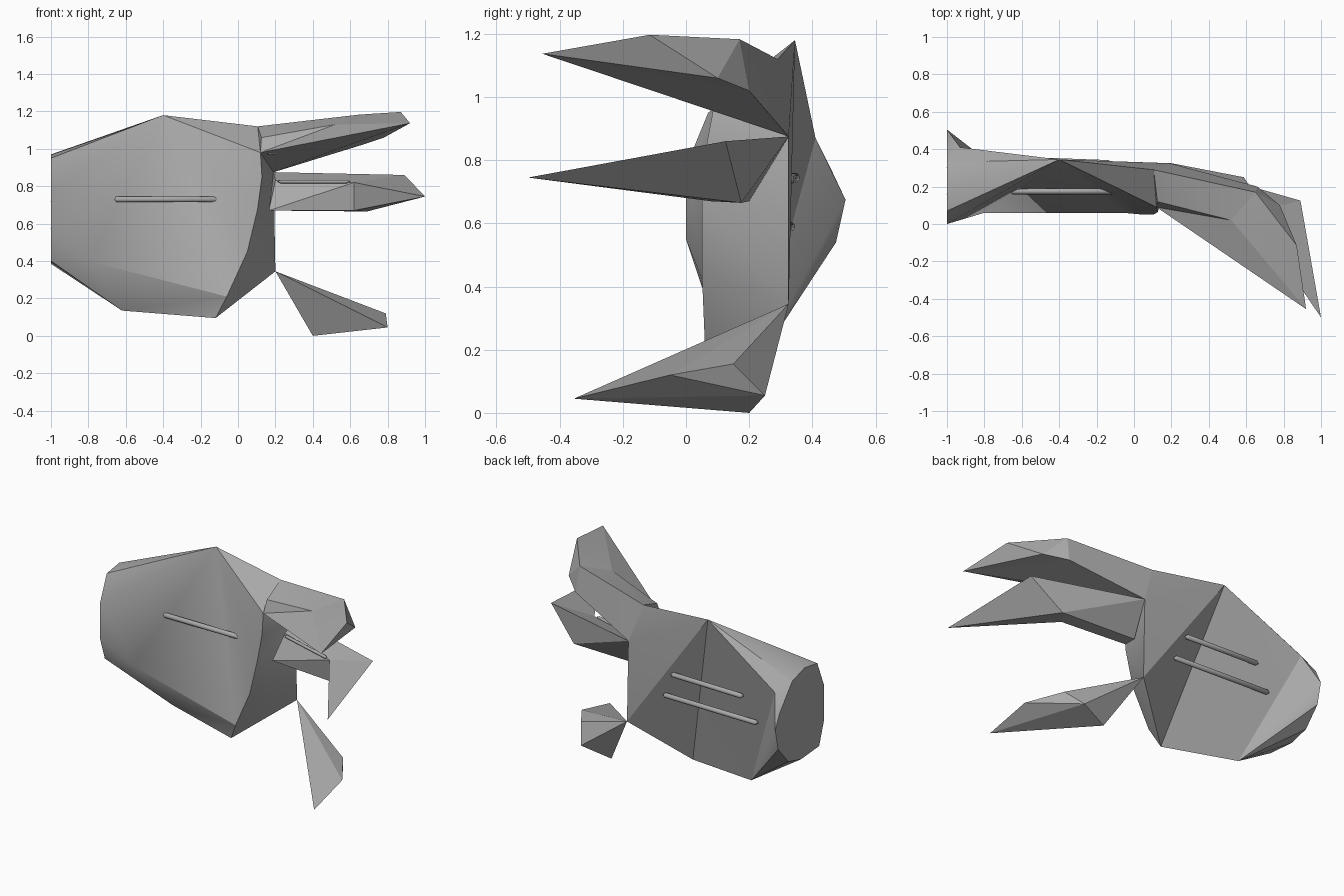
import bpy, bmesh, math
from mathutils import Vector

cube = bpy.data.objects.get("Cube")
if cube:
    bpy.data.objects.remove(cube, do_unlink=True)

grey = bpy.data.materials.new("metal_grey")
grey.use_nodes = True
grey.diffuse_color = (0.4, 0.4, 0.4, 1)
grey.node_tree.nodes["Principled BSDF"].inputs["Base Color"].default_value = (0.4, 0.4, 0.4, 1)


def finish(name, bm, angle=30):
    bmesh.ops.recalc_face_normals(bm, faces=bm.faces[:])
    mesh = bpy.data.meshes.new(name)
    bm.to_mesh(mesh)
    bm.free()
    mesh.materials.append(grey)
    ob = bpy.data.objects.new(name, mesh)
    bpy.context.collection.objects.link(ob)
    bpy.ops.object.select_all(action='DESELECT')
    ob.select_set(True)
    bpy.context.view_layer.objects.active = ob
    bpy.ops.object.shade_smooth_by_angle(angle=math.radians(angle))
    return ob


def hull(name, points):
    """Faceted solid wrapped round a few corner points."""
    bm = bmesh.new()
    verts = [bm.verts.new(p) for p in points]
    res = bmesh.ops.convex_hull(bm, input=verts)
    loose = {v for v in res["geom_interior"] + res["geom_unused"]
             if isinstance(v, bmesh.types.BMVert) and not v.link_faces}
    bmesh.ops.delete(bm, geom=list(loose), context='VERTS')
    return finish(name, bm, 15)


def rod(name, start, end, radius=0.016):
    """Thin round rib with pointed ends."""
    a, b = Vector(start), Vector(end)
    axis = (b - a).normalized()
    turn = axis.to_track_quat('Z', 'Y')
    bm = bmesh.new()
    rings = []
    for p in (a + axis * 0.02, b - axis * 0.02):
        rings.append([bm.verts.new(p + turn @ Vector((radius * math.cos(t), radius * math.sin(t), 0)))
                      for t in (math.tau * i / 10 for i in range(10))])
    ends = [bm.verts.new(a), bm.verts.new(b)]
    for i in range(10):
        j = (i + 1) % 10
        bm.faces.new((rings[0][i], rings[0][j], rings[1][j], rings[1][i]))
        for ring, tip in zip(rings, ends):
            bm.faces.new((ring[i], ring[j], tip))
    return finish(name, bm, 50)


# Shared corners of the palm
peak = (-0.4, 0.345, 1.18)
shoulder = (0.105, 0.29, 1.12)
corner = (0.12, 0.09, 0.98)
web = (0.19, 0.325, 0.875)
thumb_root = (0.2, 0.325, 0.345)
palm = {
    "Q": peak, "S": shoulder, "P": corner, "R": web, "A": thumb_root,
    "F": (-0.8, 0.06, 0.4), "J": (-0.93, 0.41, 0.87),
    "B": (-0.62, 0.21, 0.135), "D": (-0.12, 0.1, 0.095),
    "G": (-0.06, 0.06, 0.21), "H": (0.05, 0.05, 0.45),
    "I": (0.105, 0.05, 0.68), "K": (0.128, 0.065, 0.85),
}
# Rounded wrist outline, as (y, z)
wrist = [(0.05, 0.4), (0, 0.55), (0, 0.78), (0.07, 0.95), (0.2, 0.97), (0.33, 0.93),
         (0.46, 0.77), (0.505, 0.675), (0.475, 0.54), (0.37, 0.42), (0.24, 0.385)]
for letter, (y, z) in zip("abcdefghijk", wrist):
    palm[letter] = (-1, y, z)

faces = ("abcdefghijk Fab Fbc FcQ Qcd Qde Qef QfJ Jfg Jgh JQB JhB hiB ijB jkB kaB aFB "
         "FGB GDB QBD QDA QAR QRS SPQ QFG QGH QHI QIK QKP GDA AGH AHI AIR IKR KPR PSR")
bm = bmesh.new()
verts = {k: bm.verts.new(p) for k, p in palm.items()}
for f in faces.split():
    bm.faces.new([verts[k] for k in f])
finish("palm", bm)

# Upper finger: base joint, claw, and the web under them
top_knuckle = (0.65, 0.17, 1.183)
inner_knuckle = (0.52, 0.02, 1.13)
low_knuckle = (0.66, 0.2, 1.02)
side_knuckle = (0.78, 0.1, 1.06)
tip = (0.92, -0.455, 1.137)
hull("upper_finger_base", [shoulder, corner, web, (0.125, 0.12, 1.06),
                           top_knuckle, inner_knuckle, low_knuckle])
hull("upper_finger_claw", [top_knuckle, inner_knuckle, low_knuckle, side_knuckle,
                           (0.87, -0.115, 1.197), tip])
hull("upper_finger_web", [corner, inner_knuckle, low_knuckle, web, tip])

# Lower finger
knuckles = [(0.62, 0.06, 0.82), (0.62, 0.08, 0.67), (0.89, 0.125, 0.86), (0.69, 0.175, 0.665)]
hull("lower_finger_base", [web, (0.165, 0.12, 0.67), (0.165, 0.2, 0.67), (0.2, 0.2, 0.83)] + knuckles)
hull("lower_finger_claw", knuckles + [(1, -0.5, 0.745)])

# Thumb
hull("thumb", [thumb_root, (0.8, -0.355, 0.045), (0.4, 0.2, 0), (0.587, 0.25, 0.055),
               (0.656, 0.15, 0.155), (0.79, -0.05, 0.12)])

# Ribs on the palm, the back of the hand and the fingers
rod("palm_rib", (-0.67, 0.175, 0.73), (-0.09, 0.175, 0.73))
rod("back_rib_upper", (-0.66, 0.345, 0.745), (-0.115, 0.325, 0.74))
rod("back_rib_lower", (-0.755, 0.33, 0.59), (-0.045, 0.305, 0.58))
rod("upper_finger_rib", (0.15, 0.1, 0.975), (0.57, 0.06, 1.03), 0.012)
rod("lower_finger_rib", (0.21, 0.18, 0.825), (0.6, 0.065, 0.825), 0.01)

# Small studs on the wrist plate
for row, z in (("upper", 0.72), ("lower", 0.575)):
    for side, y in (("front", 0.16), ("back", 0.3)):
        rod(f"wrist_stud_{row}_{side}", (-1.003, y, z), (-0.95, y, z), 0.012)
